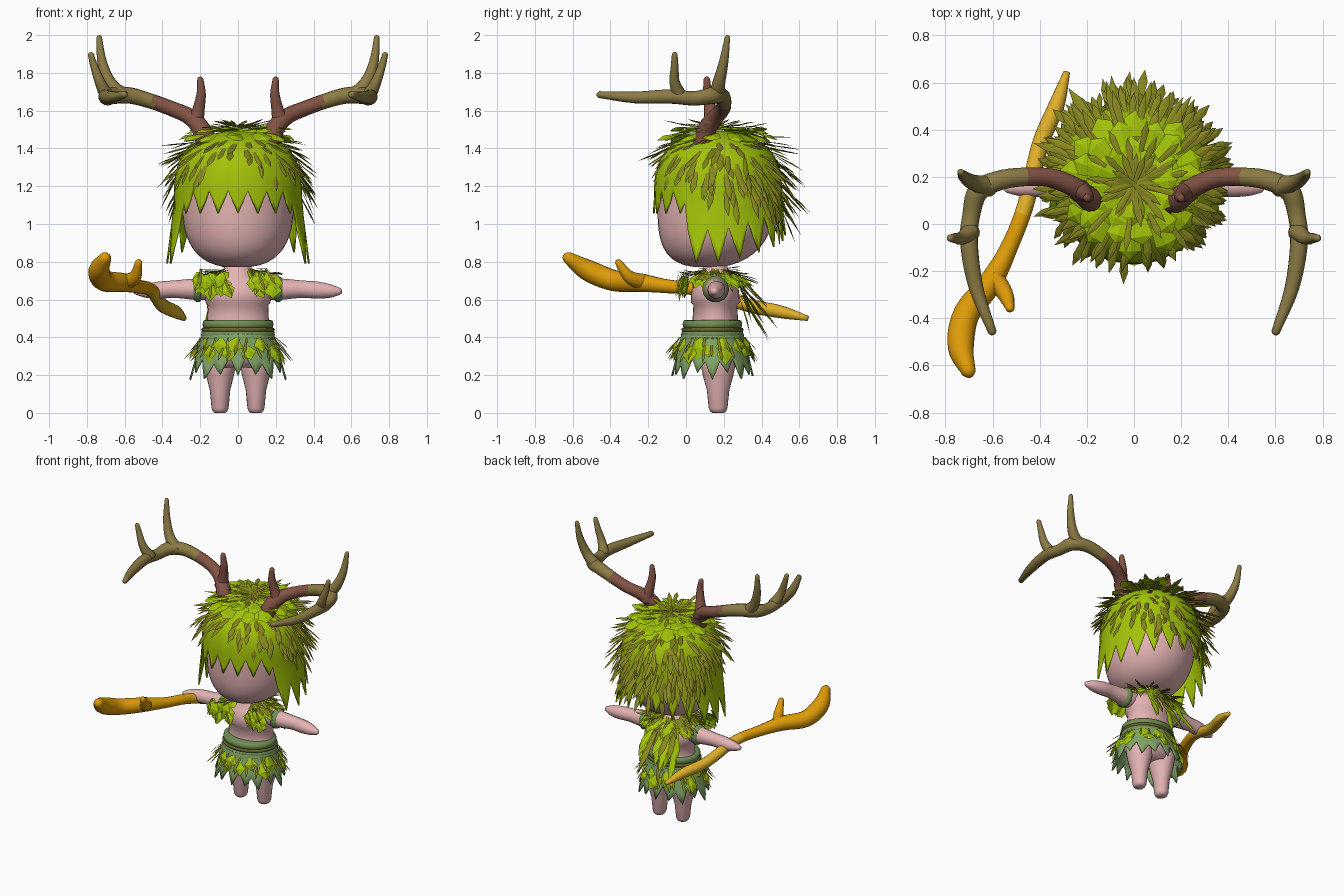
import bpy, bmesh, random
from math import sin, cos, pi, tau
from mathutils import Vector as V

random.seed(4)
if "Cube" in bpy.data.objects:
    bpy.data.objects.remove(bpy.data.objects["Cube"])


def material(name, r, g, b):
    m = bpy.data.materials.new(name)
    m.use_nodes = True
    c = tuple((x / 255) ** 2.2 for x in (r, g, b)) + (1,)
    m.diffuse_color = c
    m.node_tree.nodes["Principled BSDF"].inputs["Base Color"].default_value = c
    return m


SKIN = material("skin pink", 228, 178, 178)
LEAF = material("bright leaf green", 160, 194, 16)
OLIVE = material("olive leaf", 134, 134, 36)
BROWN = material("antler brown", 130, 84, 70)
HORN = material("antler tan", 138, 122, 70)
ORANGE = material("staff orange", 222, 154, 16)
GOLD = material("staff gold", 222, 174, 46)
SAGE = material("sage green", 128, 162, 102)
BELT = material("belt green", 112, 142, 84)
MOSS = material("dark moss", 104, 100, 44)


def finish(name, bm, mats, rule=None, smooth=True, shell=0):
    bmesh.ops.recalc_face_normals(bm, faces=bm.faces)
    for f in bm.faces:
        f.smooth = smooth
        if rule:
            f.material_index = rule(f.calc_center_median())
    me = bpy.data.meshes.new(name)
    bm.to_mesh(me)
    bm.free()
    for m in mats:
        me.materials.append(m)
    ob = bpy.data.objects.new(name, me)
    bpy.context.collection.objects.link(ob)
    if shell:
        mod = ob.modifiers.new("thickness", "SOLIDIFY")
        mod.thickness = shell
        mod.offset = 0


def skin(name, rings, mats, rule=None, cap=True, shell=0):
    """Join a list of closed rings into one surface."""
    bm = bmesh.new()
    vs = [[bm.verts.new(p) for p in r] for r in rings]
    n = len(vs[0])
    for a, b in zip(vs, vs[1:]):
        for i in range(n):
            j = (i + 1) % n
            bm.faces.new((a[i], a[j], b[j], b[i]))
    if cap:
        bm.faces.new(vs[0])
        bm.faces.new(vs[-1])
    finish(name, bm, mats, rule, True, shell)


def oval(x, y, z, rx, ry, n=32):
    return [V((x + rx * sin(tau * i / n), y - ry * cos(tau * i / n), z)) for i in range(n)]


def spline(pts, steps=5):
    """Catmull-Rom through (x, y, z, radius) points."""
    p = [V(q) for q in pts]
    p = [p[0] * 2 - p[1]] + p + [p[-1] * 2 - p[-2]]
    out = []
    for a, b, c, d in zip(p, p[1:], p[2:], p[3:]):
        for k in range(steps):
            t = k / steps
            out.append((b * 2 + (c - a) * t + (a * 2 - b * 5 + c * 4 - d) * t**2
                        + (b * 3 - a - c * 3 + d) * t**3) / 2)
    return out + [p[-2]]


def tube(name, pts, mats, rule=None, n=14):
    path = spline(pts)
    rings, side = [], None
    for i, p in enumerate(path):
        d = (path[min(i + 1, len(path) - 1)] - path[max(i - 1, 0)]).xyz.normalized()
        side = V((0, 0, 1)).cross(d) if side is None else side - d * side.dot(d)
        side.normalize()
        up = d.cross(side)
        rings.append([p.xyz + (side * cos(tau * k / n) + up * sin(tau * k / n)) * p.w
                      for k in range(n)])
    # rounded tip
    last = path[-1]
    rings.append([last.xyz + (q - last.xyz) * 0.5 + d * last.w * 0.6 for q in rings[-1]])
    skin(name, rings, mats, rule)


def leaf(bm, base, d, normal, length, width, root=0.6, wide=0.68):
    """A folded blade with a pointed end; root is its base width, wide its widest place."""
    d = d.normalized()
    s = d.cross(normal).normalized() * width / 2
    up = s.cross(d).normalized() * width * 0.15
    b = [bm.verts.new(base + s * k) for k in (-root, 0, root)]
    mid = base + d * length * wide
    w = [bm.verts.new(mid + o) for o in (-s, up, s)]
    tip = bm.verts.new(base + d * length)
    for k in (0, 1):
        bm.faces.new((b[k], b[k + 1], w[k + 1], w[k]))
        bm.faces.new((w[k], w[k + 1], tip))


def jitter(lo, hi):
    return random.uniform(lo, hi)


def outward(a):
    return V((sin(a), -cos(a), 0))


def jagged(name, point, hem, top, teeth, mat, rows):
    """Open shell whose lower edge is cut into teeth; angle 0 is the front.
    hem(angle) gives the tip height and the tooth depth."""
    n = teeth * 4
    rings = []
    for k in range(rows + 1):
        ring = []
        for i in range(n):
            a = tau * i / n
            tip, depth = hem(min(a, tau - a))
            low = tip + depth * (0, 0.5, 1, 0.5)[i % 4]
            ring.append(point(a, top - (top - low) * (k / rows) ** 1.7))
        rings.append(ring)
    skin(name, rings, [mat], cap=False, shell=0.01)


# Head, fuller at the chin and cheeks than at the crown
rings = []
for k in range(1, 24):
    u = -cos(pi * k / 24)
    e = 2.6 if u < 0 else 2.4
    s = (1 - abs(u) ** e) ** (1 / e)
    rings.append(oval(0, 0.16 - (0.05 * u * u if u < 0 else 0), 1.12 + 0.35 * u, 0.295 * s, 0.31 * s, 40))
skin("head", rings, [SKIN])


# Hair shell
def hair_point(a, z):
    if z > 1.1:
        r = 0.335 * max(0, 1 - ((z - 1.1) / 0.39) ** 3.5) ** 0.5
    else:
        r = 0.335 + 0.13 * (1.1 - z)
    return outward(a) * r + V((0, 0.17, z))


def hair_hem(a):
    if a < 1.06:
        return 1.055, 0.12
    return 0.79 + 0.15 * max(0, (a - 1.6) / (pi - 1.6)), 0.18


jagged("hair", hair_point, hair_hem, 1.4899, 20, LEAF, 18)

# Layered narrow leaves over the hair, lower at the back than at the front
bm = bmesh.new()
for row in range(11):
    for i in range(28):
        a = tau * (i + 0.5 * (row % 2) + jitter(-0.3, 0.3)) / 28
        z = 1.445 - 0.035 * row + jitter(-0.015, 0.015)
        if z < 1.22 + 0.15 * cos(a) + jitter(-0.06, 0.04):
            continue
        p = hair_point(a, z)
        down = (hair_point(a, z - 0.03) - p).normalized()
        out = outward(a)
        nrm = V((out.x * -down.z, out.y * -down.z, down.xy.length))
        back = 0.5 - 0.5 * cos(a)
        d = down + nrm * jitter(0.2, 0.5 + 0.3 * back) + V((jitter(-0.3, 0.3), jitter(-0.3, 0.3), 0))
        leaf(bm, p, d, nrm, jitter(0.12, 0.18 + 0.05 * back), jitter(0.028, 0.04))
# Crown tuft
for i in range(40):
    a = tau * i / 40 + jitter(-0.1, 0.1)
    out = outward(a)
    r = (0.0, 0.06, 0.0, 0.14)[i % 4]
    leaf(bm, V((0, 0.17, 1.505 + jitter(0, 0.02))) + out * r, out + V((0, 0, jitter(-0.1, 0.3))),
         V((0, 0, 1)), jitter(0.09, 0.17), 0.03)
finish("hair_narrow_leaves", bm, [OLIVE], smooth=False)

# Broad overlapping leaves around the top of the head
bm = bmesh.new()
for row, (r, z, slope) in enumerate(((0.06, 1.5, -0.05), (0.15, 1.498, -0.1), (0.2, 1.48, -0.35))):
    for i in range(12):
        a = tau * (i + row * 0.4 + jitter(-0.2, 0.2)) / 12
        out = outward(a)
        leaf(bm, V((0, 0.17, z)) + out * r, out + V((0, 0, slope + jitter(-0.1, 0.15))),
             V((jitter(-0.3, 0.3), 0, 1)), jitter(0.11, 0.15), 0.1)
finish("hair_broad_leaves", bm, [LEAF], smooth=False)

# Torso: height, half width, half depth
torso = [(0.24, 0.12, 0.1), (0.3, 0.185, 0.125), (0.42, 0.178, 0.125), (0.5, 0.163, 0.12),
         (0.57, 0.16, 0.116), (0.585, 0.172, 0.13), (0.65, 0.185, 0.125), (0.7, 0.15, 0.1),
         (0.73, 0.08, 0.07), (0.82, 0.06, 0.06)]
skin("torso", [oval(0, 0.155, z, rx, ry) for z, rx, ry in torso], [SKIN])

# Belt and skirt
for name, z, h, grow, mat in (("belt_upper", 0.468, 0.025, 0, BELT), ("belt_stripe", 0.44, 0.012, 0.007, MOSS),
                              ("belt_lower", 0.414, 0.02, 0.008, BELT), ("belt_hem", 0.395, 0.008, 0.012, MOSS)):
    skin(name, [oval(0, 0.14, z + h * u, 0.17 + grow + w, 0.14 + grow + w, 40)
                for u, w in ((-1, 0), (-0.8, 0.013), (0, 0.018), (0.8, 0.013), (1, 0))], [mat])


def skirt_point(a, z):
    r = 0.185 + 0.28 * (0.42 - z)
    return V((r * sin(a), 0.14 - 0.86 * r * cos(a), z))


jagged("skirt", skirt_point, lambda a: (0.195 + 0.02 * sin(a * 7), 0.08), 0.42, 16, SAGE, 6)

# name, material, heights, count, length, width, lift, root, widest place
for name, mat, rows, n, length, width, lift, root, wide in (
        ("skirt_broad_leaves", LEAF, (0.395, 0.355), 11, 0.095, 0.09, 0.45, 0.25, 0.5),
        ("skirt_thin_leaves", OLIVE, (0.4, 0.36), 22, 0.11, 0.018, 0.8, 0.6, 0.68)):
    bm = bmesh.new()
    for row, z in enumerate(rows):
        for i in range(n):
            a = tau * (i + row * 0.5 + jitter(-0.3, 0.3)) / n
            out = outward(a)
            d = V((jitter(-0.4, 0.4), 0, -1)) + out * jitter(lift * 0.5, lift * 1.2)
            leaf(bm, skirt_point(a, z) + out * 0.012, d, out, length * jitter(0.8, 1.2), width, root, wide)
    finish(name, bm, [mat], smooth=False)

# Shoulder leaves, open at the throat, and long strands down the back
broad, thin = bmesh.new(), bmesh.new()
for s in (-1, 1):
    for i in range(60):
        a = s * jitter(0.6, pi)
        out = outward(a)
        r = jitter(0.4, 1)
        p = V((0.17 * r * sin(a), 0.15 - 0.14 * r * cos(a), 0.79 - 0.06 * r))
        d = out + V((jitter(-0.5, 0.5), jitter(-0.2, 0.2), jitter(-1.2, 0.15)))
        up = out + V((0, 0, 1))
        leaf(thin, p, d, up, jitter(0.08, 0.14), 0.02)
        if i % 2 == 0:
            leaf(broad, p - V((0, 0, 0.01)), out + V((0, 0, jitter(-1.2, -0.5))), up, 0.1, 0.08, 0.25, 0.5)
    # Chest clusters
    for i in range(14):
        p = V((s * jitter(0.07, 0.21), jitter(-0.02, 0.02), jitter(0.67, 0.76)))
        d = V((s * jitter(-0.5, 0.7), -0.25, -1))
        leaf(broad, p, d, V((0, -1, 0.3)), 0.09, 0.075, 0.25, 0.5)
        if i % 2:
            leaf(thin, p + V((0, -0.015, 0.02)), d, V((0, -1, 0.3)), 0.1, 0.018)
    # Back strands
    for i in range(9):
        p = V((s * jitter(0.01, 0.12), 0.27, jitter(0.64, 0.74)))
        d = V((s * jitter(-0.1, 0.25), jitter(0.25, 1.1), -1))
        leaf(thin if i % 3 == 0 else broad, p, d, V((0, 1, 0.4)), jitter(0.2, 0.34), 0.05)
finish("shoulder_broad_leaves", broad, [LEAF], smooth=False)
finish("shoulder_thin_leaves", thin, [OLIVE], smooth=False)

# Limbs and antlers, one of each per side
arm = [(0.12, 0.155, 0.655, 0.058), (0.22, 0.157, 0.655, 0.058), (0.34, 0.16, 0.655, 0.047),
       (0.42, 0.16, 0.65, 0.046), (0.49, 0.155, 0.645, 0.036), (0.54, 0.15, 0.643, 0.018)]
leg = [(0.0, 0.028), (0.008, 0.038), (0.025, 0.045), (0.12, 0.054), (0.2, 0.074), (0.28, 0.088), (0.34, 0.08)]
beam = [(0.16, 0.09, 1.42, 0.06), (0.2, 0.115, 1.51, 0.05), (0.26, 0.16, 1.57, 0.043),
        (0.35, 0.195, 1.61, 0.04), (0.46, 0.2, 1.65, 0.04), (0.57, 0.185, 1.68, 0.043),
        (0.66, 0.14, 1.68, 0.045), (0.69, 0.04, 1.665, 0.038), (0.7, -0.08, 1.675, 0.038),
        (0.67, -0.27, 1.67, 0.031), (0.6, -0.46, 1.685, 0.018)]
tines = {"brow_tine": (BROWN, [(0.23, 0.14, 1.52, 0.05), (0.21, 0.13, 1.6, 0.034),
                               (0.195, 0.115, 1.69, 0.025), (0.2, 0.11, 1.77, 0.016)]),
         "rear_tine": (HORN, [(0.61, 0.16, 1.67, 0.045), (0.68, 0.175, 1.75, 0.034),
                              (0.72, 0.2, 1.86, 0.025), (0.735, 0.22, 1.99, 0.014)]),
         "middle_tine": (HORN, [(0.69, -0.03, 1.67, 0.04), (0.73, -0.06, 1.75, 0.028),
                                (0.76, -0.06, 1.83, 0.021), (0.78, -0.06, 1.9, 0.015)])}

for s, label in ((1, "left"), (-1, "right")):
    def flip(pts):
        return [(s * x, y, z, r) for x, y, z, r in pts]

    tube(label + "_arm", flip(arm), [SKIN])
    tube(label + "_armband", flip([(0.195, 0.157, 0.655, 0.06), (0.203, 0.157, 0.655, 0.07),
                                   (0.22, 0.157, 0.655, 0.07)]), [BELT])
    skin(label + "_leg", [oval(s * 0.095, 0.17, z, r, r * 1.1, 20) for z, r in leg], [SKIN])
    tube(label + "_antler_beam", flip(beam), [BROWN, HORN], lambda c: int(abs(c.x) > 0.45))
    for name, (mat, pts) in tines.items():
        tube(label + "_" + name, flip(pts), [mat])

# Staff held in the right hand
staff = [(-0.285, 0.645, 0.5, 0.014), (-0.33, 0.5, 0.535, 0.034), (-0.4, 0.33, 0.57, 0.036),
         (-0.46, 0.08, 0.65, 0.035), (-0.53, -0.1, 0.67, 0.037), (-0.61, -0.25, 0.69, 0.05),
         (-0.71, -0.38, 0.7, 0.056), (-0.735, -0.52, 0.755, 0.056), (-0.7, -0.63, 0.825, 0.03)]
tube("staff", staff, [ORANGE, GOLD], lambda c: int(c.y > 0.06))
tube("staff_branch", [(-0.6, -0.22, 0.69, 0.045), (-0.545, -0.3, 0.72, 0.034),
                      (-0.525, -0.36, 0.8, 0.018)], [ORANGE])
